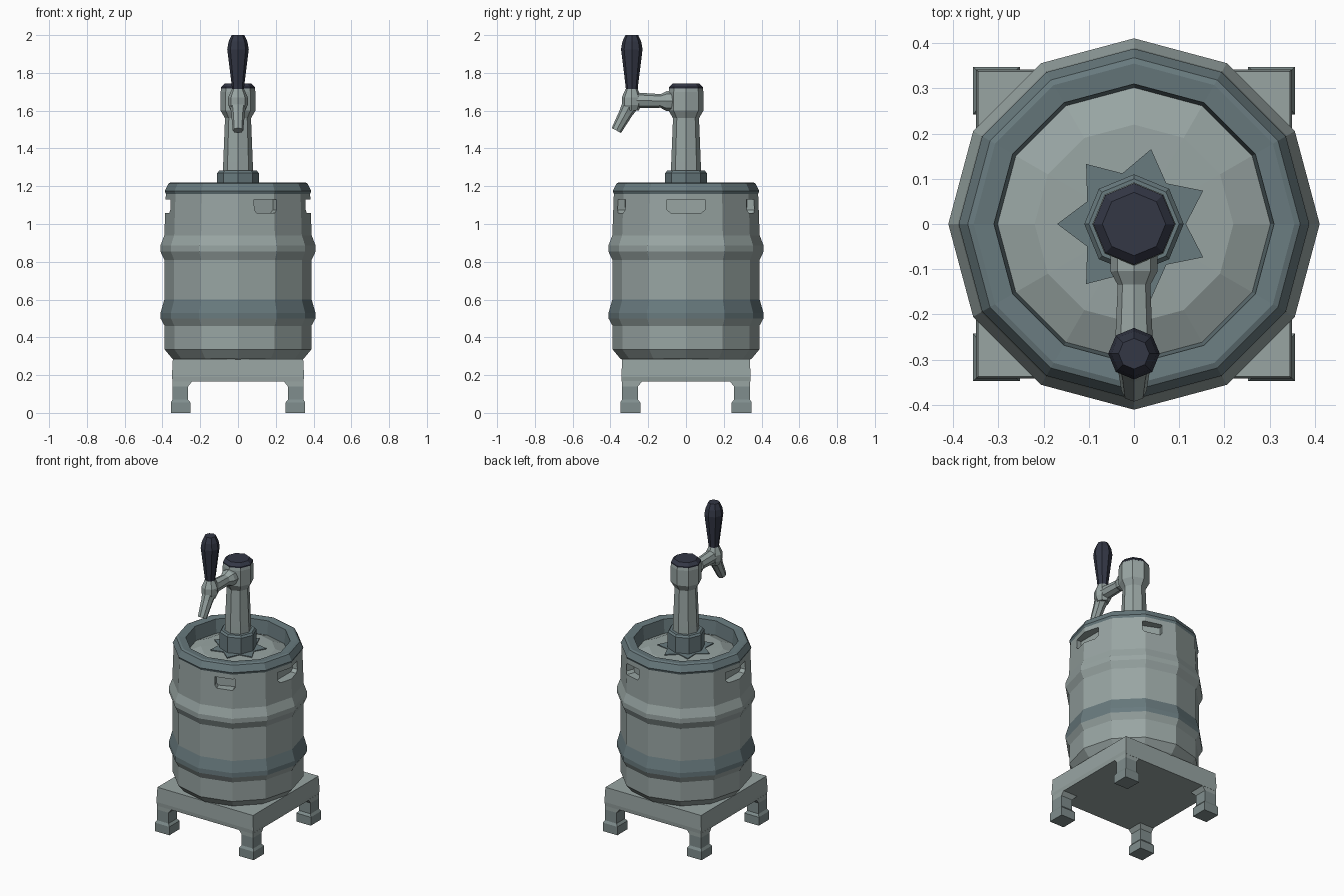
import bpy, bmesh, math
from mathutils import Matrix, Vector

if "Cube" in bpy.data.objects:
    bpy.data.objects.remove(bpy.data.objects["Cube"])


def material(name, rgb):
    m = bpy.data.materials.new(name)
    m.diffuse_color = (*rgb, 1)
    m.use_nodes = True
    m.node_tree.nodes["Principled BSDF"].inputs["Base Color"].default_value = m.diffuse_color
    return m


STEEL = material("light steel", (0.315, 0.375, 0.365))
DARK = material("dark steel", (0.140, 0.196, 0.210))
MID = material("foot steel", (0.215, 0.270, 0.268))
BLACK = material("navy plastic", (0.033, 0.038, 0.060))


def skin(name, rings, mats, bands=None, matrix=None):
    """Join rings of points into a closed flat-shaded solid; bands picks a material per strip."""
    bm = bmesh.new()
    loops = [[bm.verts.new(p) for p in ring] for ring in rings]
    n = len(loops[0])
    for k in range(len(loops) - 1):
        a, b = loops[k], loops[k + 1]
        for i in range(n):
            j = (i + 1) % n
            f = bm.faces.new((a[i], a[j], b[j], b[i]))
            f.material_index = bands[k] if bands else 0
    bm.faces.new(loops[0][::-1])
    bm.faces.new(loops[-1])
    bmesh.ops.recalc_face_normals(bm, faces=bm.faces)
    if matrix:
        bm.transform(matrix)
    mesh = bpy.data.meshes.new(name)
    bm.to_mesh(mesh)
    bm.free()
    for m in mats:
        mesh.materials.append(m)
    ob = bpy.data.objects.new(name, mesh)
    bpy.context.collection.objects.link(ob)
    return ob


def lathe(name, profile, n, mats, bands=None, matrix=None):
    """Turn (radius, height) points around z."""
    rings = [[(r * math.cos(math.tau * i / n), r * math.sin(math.tau * i / n), z)
              for i in range(n)] for r, z in profile]
    return skin(name, rings, mats, bands, matrix)


def along(start, end):
    """Matrix that lays a turned part from start towards end."""
    start, end = Vector(start), Vector(end)
    return Matrix.Translation(start) @ (end - start).to_track_quat('Z', 'Y').to_matrix().to_4x4()


def block(name, levels, mats, matrix=None):
    """Stack of rectangles (x0, x1, y0, y1, z)."""
    return skin(name, [[(a, c, z), (b, c, z), (b, d, z), (a, d, z)]
                       for a, b, c, d, z in levels], mats, None, matrix)


# Keg shell: base, two rolling ribs, rim and sunken lid
profile = [(0.33, 0.275), (0.35, 0.29), (0.388, 0.335), (0.388, 0.46), (0.41, 0.50),
           (0.41, 0.53), (0.39, 0.60), (0.39, 0.81), (0.411, 0.855), (0.411, 0.885),
           (0.39, 0.94), (0.382, 1.16), (0.388, 1.175), (0.368, 1.215), (0.355, 1.22),
           (0.31, 1.215), (0.302, 1.125), (0.22, 1.16), (0.06, 1.165)]
bands = [0] * (len(profile) - 1)
for k in (4, 5, 11, 12, 13, 14, 15):
    bands[k] = 1
keg = lathe("keg", profile, 12, [STEEL, DARK], bands)

# Hand holds cut into the shell
for i, (angle, half) in enumerate([(0, 0.10), (180, 0.10), (-67, 0.062), (67, 0.062)]):
    spin = Matrix.Rotation(math.radians(angle), 4, 'Z')
    cutter = block("hand_hold_cutter_%d" % i,
                   [(0.325, 0.45, -half * 0.8, half * 0.8, 1.058),
                    (0.325, 0.45, -half, half, 1.075),
                    (0.325, 0.45, -half, half, 1.13)], [STEEL], spin)
    cutter.hide_render = True
    cutter.hide_set(True)
    cut = keg.modifiers.new("hand_hold", 'BOOLEAN')
    cut.operation = 'DIFFERENCE'
    cut.solver = 'EXACT'
    cut.object = cutter

# Dark star-shaped stain plate on the lid around the collar
star = [((0.17 if i % 2 == 0 else 0.115) * math.cos(math.tau * i / 14 + math.pi),
         (0.17 if i % 2 == 0 else 0.115) * math.sin(math.tau * i / 14 + math.pi))
        for i in range(14)]
skin("lid_star", [[(x, y, z) for x, y in star] for z in (1.160, 1.168)], [DARK])

# Stand: plate and four legs with feet
block("stand_plate", [(-0.345, 0.345, -0.34, 0.34, 0.165),
                      (-0.35, 0.35, -0.342, 0.342, 0.19),
                      (-0.345, 0.345, -0.338, 0.338, 0.285)], [STEEL])
leg_levels = [(0.252, 0.356, 0), (0.252, 0.356, 0.055), (0.264, 0.347, 0.07),
              (0.264, 0.347, 0.14), (0.24, 0.347, 0.17)]
for sx in (-1, 1):
    for sy in (-1, 1):
        side = ("front" if sy < 0 else "back") + ("_left" if sx < 0 else "_right")
        leg = block(side + "_leg", [(a * sx, b * sx, (a - 0.01) * sy, (b - 0.008) * sy, z)
                                    for a, b, z in leg_levels], [STEEL, MID])
        for f in leg.data.polygons:
            f.material_index = 1 if f.center.z < 0.13 else 0

# Tower: collar, column, head and cap
lathe("collar", [(0.11, 1.15), (0.11, 1.27), (0.10, 1.282)], 8, [DARK])
lathe("column", [(0.08, 1.27), (0.078, 1.33), (0.068, 1.58)], 8, [STEEL])
lathe("tower_head", [(0.066, 1.555), (0.092, 1.60), (0.092, 1.70), (0.088, 1.722)], 8, [STEEL])
lathe("tower_cap", [(0.09, 1.718), (0.09, 1.725), (0.07, 1.745)], 8, [BLACK])

# Tap: shank with flange, valve body and nozzle
lathe("tap_shank", [(0.052, 0), (0.052, 0.045), (0.036, 0.075), (0.042, 0.21), (0.05, 0.235)],
      8, [STEEL], None, along((0, -0.06, 1.65), (0, -0.3, 1.655)))
lathe("tap_body", [(0.038, 1.60), (0.052, 1.63), (0.052, 1.67), (0.032, 1.715)],
      8, [STEEL], None, Matrix.Translation((0, -0.288, 0)))
lathe("tap_nozzle", [(0.046, 0), (0.036, 0.06), (0.028, 0.165)],
      8, [STEEL], None, along((0, -0.29, 1.64), (0, -0.366, 1.50)))

# Tap handle
lathe("tap_handle", [(0.03, 1.70), (0.034, 1.74), (0.057, 1.925), (0.05, 1.965), (0.034, 2.0)],
      8, [BLACK], None, Matrix.Translation((0, -0.287, 0)))
